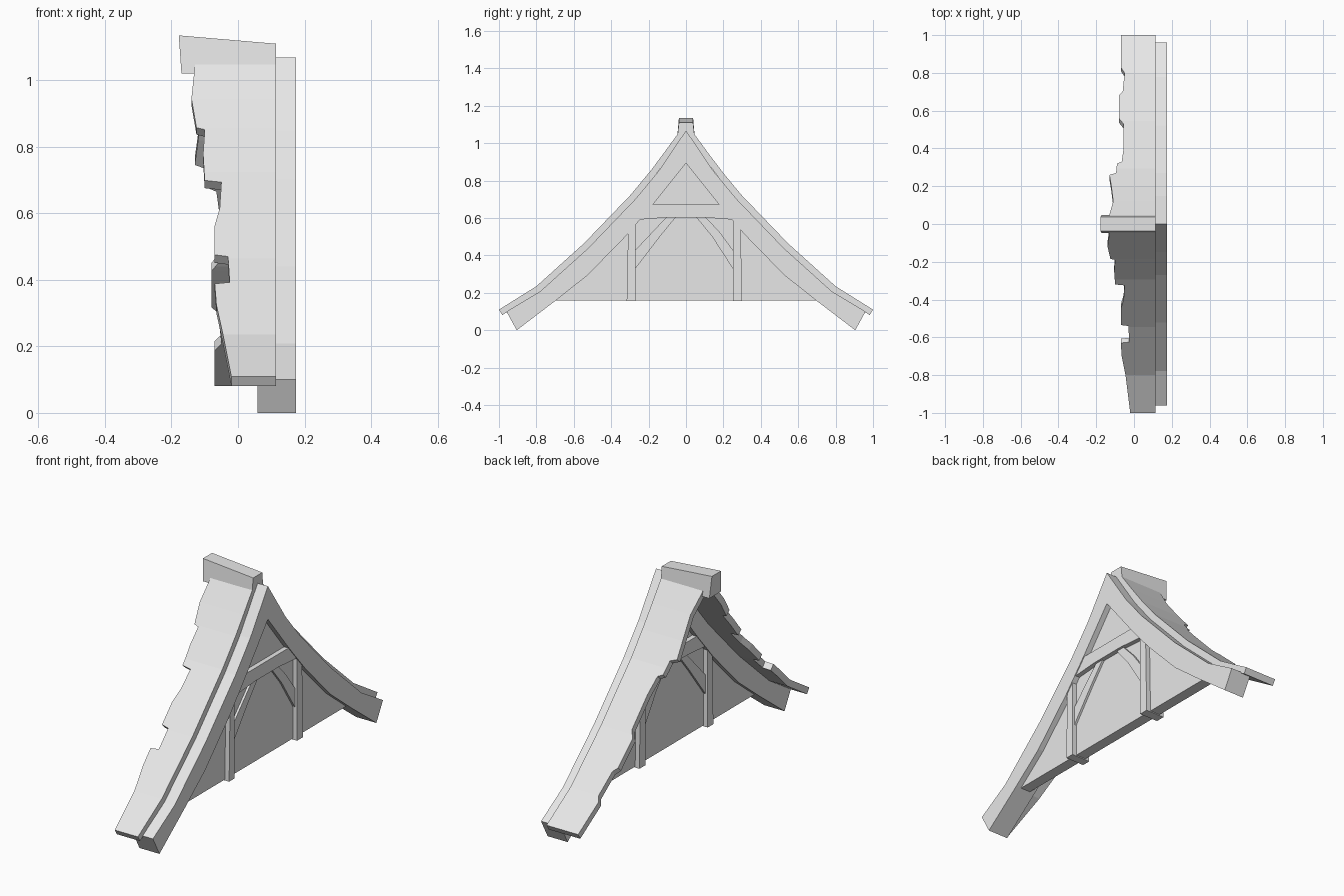
import bpy, bmesh

cube = bpy.data.objects.get("Cube")
if cube:
    bpy.data.objects.remove(cube, do_unlink=True)

grey = bpy.data.materials.new("pale grey")
grey.use_nodes = True
COLOUR = (0.8, 0.8, 0.8, 1)
grey.diffuse_color = COLOUR
grey.node_tree.nodes["Principled BSDF"].inputs["Base Color"].default_value = COLOUR


def finish(name, bm):
    bmesh.ops.remove_doubles(bm, verts=bm.verts, dist=0.0001)
    bmesh.ops.recalc_face_normals(bm, faces=bm.faces)
    mesh = bpy.data.meshes.new(name)
    bm.to_mesh(mesh)
    bm.free()
    mesh.materials.append(grey)
    obj = bpy.data.objects.new(name, mesh)
    bpy.context.collection.objects.link(obj)
    return obj


def prism(name, outline, x0, x1):
    """Extrude a y-z outline from x0 to x1."""
    bm = bmesh.new()
    face = bm.faces.new([bm.verts.new((x0, y, z)) for y, z in outline])
    out = bmesh.ops.extrude_face_region(bm, geom=[face])
    verts = [g for g in out["geom"] if isinstance(g, bmesh.types.BMVert)]
    bmesh.ops.translate(bm, verts=verts, vec=(x1 - x0, 0, 0))
    return finish(name, bm)


def mirrored(half):
    """Close a half outline, which runs from the ridge line out and back."""
    return half + [(-y, z) for y, z in reversed(half) if y > 0]


# Sweeping roof curve
CURVE = [(0, 1.11), (0.04, 1.055), (0.175, 0.87), (0.295, 0.725),
         (0.545, 0.465), (0.8, 0.235), (1, 0.11)]
THICK = 0.034


def height(y):
    for (a, za), (b, zb) in zip(CURVE, CURVE[1:]):
        if y <= b or b == 1:
            return za + (zb - za) * (y - a) / (b - a)


def underside(y):
    slope = (height(y + 0.04) - height(max(y - 0.04, 0))) / (y + 0.04 - max(y - 0.04, 0))
    size = (1 + slope * slope) ** 0.5
    return max(0, y + slope / size * THICK), height(y) - THICK / size


# Roof slopes with a broken rear edge: (distance from ridge, rear x)
RIGHT_EDGE = [(0, -.13), (.05, -.13), (.12, -.14), (.185, -.125), (.19, -.1),
              (.25, -.105), (.32, -.1), (.325, -.05), (.4, -.055), (.45, -.07),
              (.535, -.07), (.54, -.03), (.625, -.025), (.63, -.07), (.7, -.065),
              (.8, -.045), (1, -.02)]
LEFT_EDGE = [(0, -.13), (.05, -.13), (.12, -.11), (.2, -.12), (.26, -.13),
             (.27, -.095), (.32, -.09), (.33, -.065), (.4, -.055), (.53, -.055),
             (.56, -.08), (.68, -.08), (.7, -.06), (.8, -.05), (.83, -.07), (1, -.07)]
ROOF_FRONT = 0.115


def roof(name, edge, side):
    stations = sorted(edge + [(b, None) for b, _ in CURVE[3:-1]], key=lambda s: s[0])
    bm = bmesh.new()
    rings, rear = [], 0
    for y, x in stations:
        if x is None:
            lo = max(e for e in edge if e[0] <= y)
            hi = min(e for e in edge if e[0] >= y)
            f = (y - lo[0]) / max(hi[0] - lo[0], 0.0001)
            x = lo[1] + (hi[1] - lo[1]) * f
        uy, uz = underside(y)
        corners = [(x, y, height(y)), (ROOF_FRONT, y, height(y)),
                   (ROOF_FRONT, uy, uz), (x, uy, uz)]
        rings.append([bm.verts.new((cx, side * cy, cz)) for cx, cy, cz in corners])
    for a, b in zip(rings, rings[1:]):
        for i in range(4):
            j = (i + 1) % 4
            bm.faces.new((a[i], a[j], b[j], b[i]))
    bm.faces.new(rings[0])
    bm.faces.new(rings[-1])
    return finish(name, bm)


roof("right_roof_slope", RIGHT_EDGE, -1)
roof("left_roof_slope", LEFT_EDGE, 1)

# Curved barge board
top_line = [(0, 1.068)] + [underside(y) for y, _ in CURVE[2:-1]] + [(0.96, 0.1)]
low_line = [(0.905, 0), (0.695, 0.16), (0.525, 0.295), (0.315, 0.51), (0.175, 0.675)]
board = top_line + low_line + [(0, 0.893)]
outline = board + [(-y, z) for y, z in reversed(board[1:-1])]
prism("barge_board", outline, 0.058, 0.175)

# Gable wall
wall = [(0, 1.0), (0.24, 0.66), (0.42, 0.47), (0.6, 0.29), (0.74, 0.16)]
prism("gable_wall", mirrored(wall), 0.087, 0.145)

# Timber frame: tie beam, posts and bent braces
BACK, FRONT = 0.062, 0.17
beam = [(0, 0.672), (0.2, 0.672), (0.27, 0.59), (0.1, 0.603), (0, 0.603)]
prism("tie_beam", beam + [(-y, z) for y, z in reversed(beam[1:-1])], BACK, FRONT)
for side, name, inner, outer in ((-1, "right", 0.27, 0.317), (1, "left", 0.25, 0.3)):
    post = [(inner, 0.155), (outer, 0.155), (outer - 0.008, 0.55), (inner, 0.61)]
    brace = [(inner, 0.33), (0.14, 0.5), (0.05, 0.61), (0.1, 0.61), (0.18, 0.525), (inner, 0.43)]
    prism(name + "_post", [(side * y, z) for y, z in post], BACK, FRONT)
    prism(name + "_brace", [(side * y, z) for y, z in brace], 0.075, 0.157)

# Ridge cap, rising toward the rear
cap = prism("ridge_cap", [(-0.048, 1.02), (0.048, 1.02), (0.038, 1.11), (-0.038, 1.11)],
            -0.17, ROOF_FRONT)
for v in cap.data.vertices:
    if v.co.x < 0 and v.co.z > 1.1:
        v.co.x, v.co.z = -0.178, 1.135
